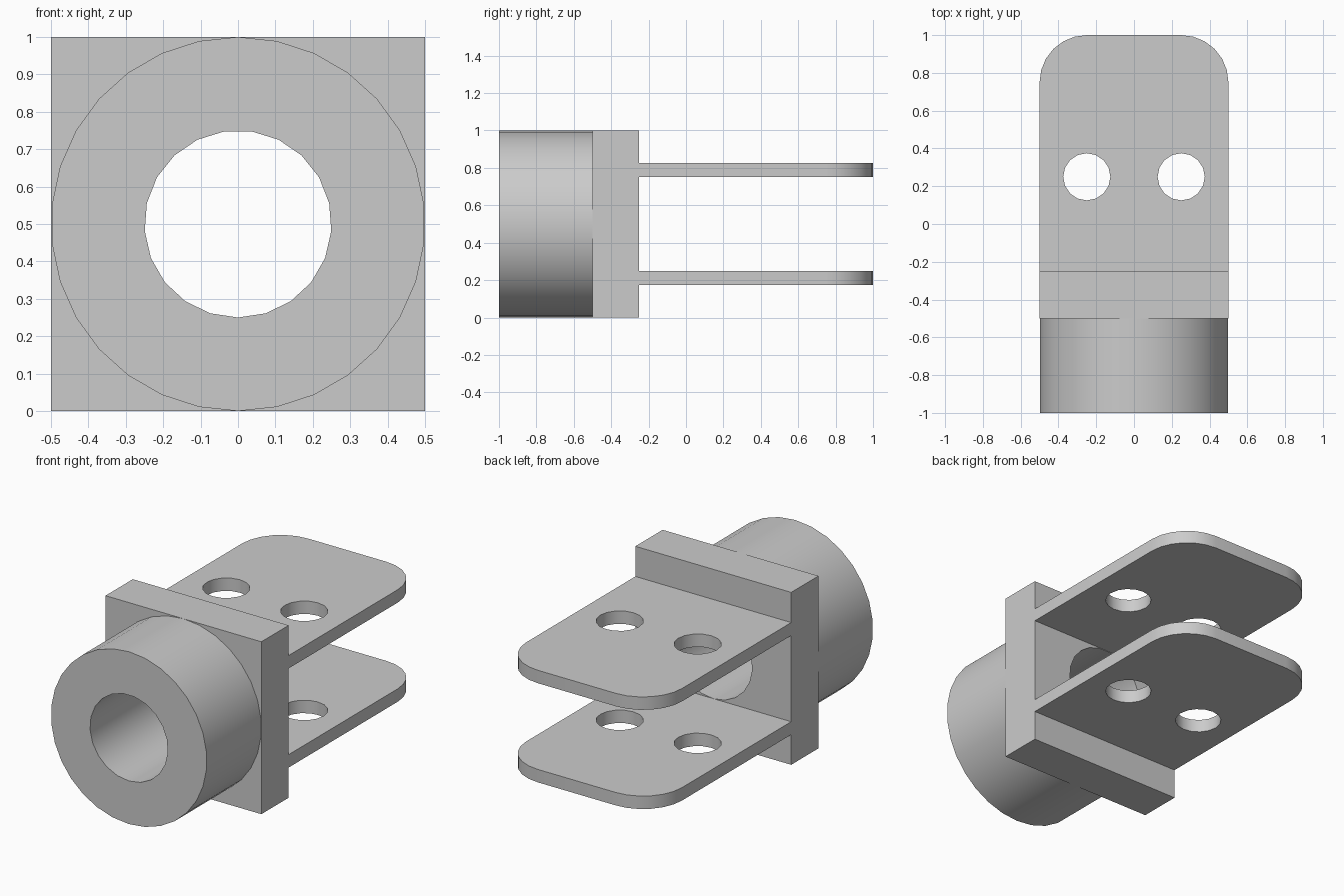
import bpy
import bmesh
from math import sin, cos, pi, radians
from mathutils import Matrix, Vector

cube = bpy.data.objects.get("Cube")
if cube:
    bpy.data.objects.remove(cube, do_unlink=True)

GREY = (0.6, 0.6, 0.6, 1)
metal = bpy.data.materials.new("plain grey")
metal.use_nodes = True
metal.diffuse_color = GREY
metal.node_tree.nodes["Principled BSDF"].inputs["Base Color"].default_value = GREY


def arc(cx, cy, radius, start, sweep, steps):
    """Points along an arc, both ends included."""
    return [(cx + radius * cos(start + sweep * i / steps),
             cy + radius * sin(start + sweep * i / steps)) for i in range(steps + 1)]


def circle(cx, cy, radius, sides, start=-pi / 2):
    return arc(cx, cy, radius, start, 2 * pi, sides)[:-1]


def extruded(name, loops, thickness, matrix):
    """Solid from an outline plus hole outlines, extruded about its mid plane."""
    curve = bpy.data.curves.new(name + " outline", "CURVE")
    curve.dimensions = "2D"
    curve.fill_mode = "BOTH"
    curve.extrude = thickness / 2
    for loop in loops:
        spline = curve.splines.new("POLY")
        spline.points.add(len(loop) - 1)
        for point, (x, y) in zip(spline.points, loop):
            point.co = (x, y, 0, 1)
        spline.use_cyclic_u = True
    helper = bpy.data.objects.new(name + " helper", curve)
    bpy.context.scene.collection.objects.link(helper)
    depsgraph = bpy.context.evaluated_depsgraph_get()
    mesh = bpy.data.meshes.new_from_object(helper.evaluated_get(depsgraph))
    bpy.data.objects.remove(helper, do_unlink=True)
    bpy.data.curves.remove(curve)

    bm = bmesh.new()
    bm.from_mesh(mesh)
    bmesh.ops.remove_doubles(bm, verts=bm.verts, dist=0.0005)
    bmesh.ops.recalc_face_normals(bm, faces=bm.faces)
    bm.transform(matrix)
    bm.to_mesh(mesh)
    bm.free()
    mesh.name = name
    mesh.materials.clear()
    mesh.materials.append(metal)
    obj = bpy.data.objects.new(name, mesh)
    bpy.context.scene.collection.objects.link(obj)
    bpy.ops.object.select_all(action="DESELECT")
    obj.select_set(True)
    bpy.context.view_layer.objects.active = obj
    bpy.ops.object.shade_smooth_by_angle(angle=radians(30))
    return obj


def upright(y):
    """Stands a flat outline up, facing the front, at depth y."""
    return Matrix.Translation(Vector((0, y, 0.5))) @ Matrix.Rotation(pi / 2, 4, "X")


bore = circle(0, 0, 0.25, 21)

# Round socket at the front
extruded("socket", [circle(0, 0, 0.5, 30), bore], 0.5, upright(-0.75))

# Square flange behind it, with the same bore
square = [(-0.5, -0.5), (0.5, -0.5), (0.5, 0.5), (-0.5, 0.5)]
extruded("flange", [square, bore], 0.25, upright(-0.375))

# Two fork plates with rounded ends and paired bolt holes
plate = [(-0.5, -0.25), (0.5, -0.25)]
plate += arc(0.25, 0.75, 0.25, 0, pi / 2, 6) + arc(-0.25, 0.75, 0.25, pi / 2, pi / 2, 6)
bolt_holes = [circle(side * 0.25, 0.25, 0.125, 16) for side in (-1, 1)]
for name, z in (("lower_plate", 0.2125), ("upper_plate", 0.7875)):
    extruded(name, [plate] + bolt_holes, 0.075, Matrix.Translation((0, 0, z)))
